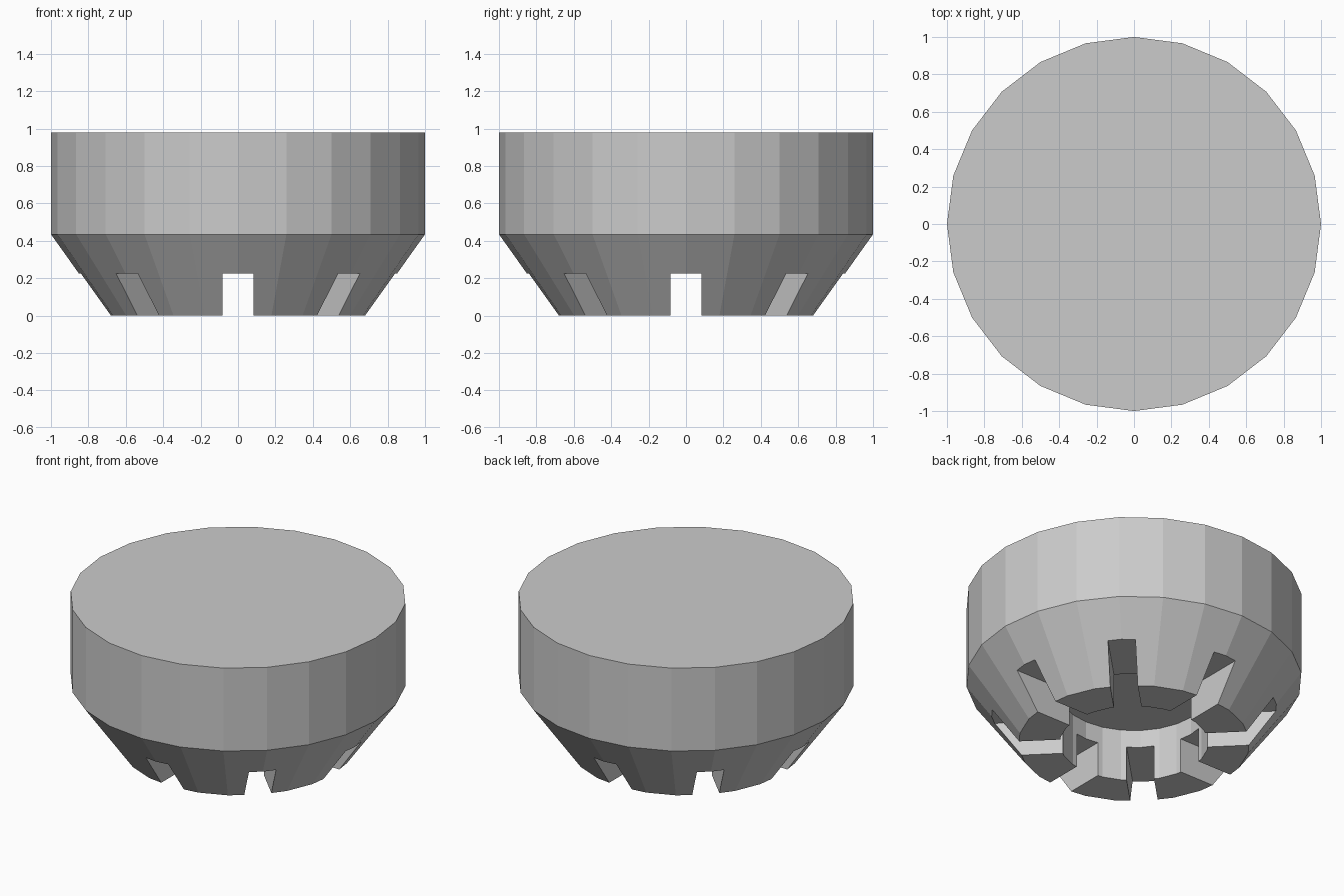
import bpy, bmesh, math
from mathutils import Matrix

if "Cube" in bpy.data.objects:
    bpy.data.objects.remove(bpy.data.objects["Cube"])

SIDES = 24
SLOTS = 8
SLOT_WIDTH, SLOT_TOP = 0.164, 0.226


def make_object(name, bm):
    bmesh.ops.recalc_face_normals(bm, faces=bm.faces)
    mesh = bpy.data.meshes.new(name)
    bm.to_mesh(mesh)
    bm.free()
    obj = bpy.data.objects.new(name, mesh)
    bpy.context.collection.objects.link(obj)
    return obj


def ring(bm, radius, z):
    step = 2 * math.pi / SIDES
    return [bm.verts.new((radius * math.cos(i * step), radius * math.sin(i * step), z))
            for i in range(SIDES)]


# Knob body: top disc, straight rim, tapered underside, round recess below
bm = bmesh.new()
profile = [(1.0, 0.98), (1.0, 0.435), (0.69, 0.0), (0.443, 0.0), (0.443, 0.342)]
rings = [ring(bm, r, z) for r, z in profile]
for a, b in zip(rings, rings[1:]):
    for i in range(SIDES):
        j = (i + 1) % SIDES
        bm.faces.new((a[i], a[j], b[j], b[i]))
bm.faces.new(rings[0])
bm.faces.new(rings[-1])
body = make_object("knob_body", bm)

# Radial slot cutters around the bottom edge
bm = bmesh.new()
for k in range(SLOTS):
    place = (Matrix.Rotation(k * 2 * math.pi / SLOTS, 4, 'Z')
             @ Matrix.Translation((0.75, 0, SLOT_TOP - 0.25))
             @ Matrix.Diagonal((0.9, SLOT_WIDTH, 0.5, 1)))
    bmesh.ops.create_cube(bm, size=1, matrix=place)
cutter = make_object("slot_cutter", bm)
cutter.hide_render = True

# Single flat grey
grey = bpy.data.materials.new("light_grey")
grey.diffuse_color = (0.6, 0.6, 0.6, 1)
grey.use_nodes = True
grey.node_tree.nodes["Principled BSDF"].inputs["Base Color"].default_value = grey.diffuse_color
for obj in (body, cutter):
    obj.data.materials.append(grey)

# Cut the slots and drop the helper
cut = body.modifiers.new("slots", 'BOOLEAN')
cut.operation = 'DIFFERENCE'
cut.solver = 'EXACT'
cut.object = cutter
bpy.context.view_layer.objects.active = body
bpy.ops.object.modifier_apply(modifier=cut.name)
bpy.data.objects.remove(cutter)
